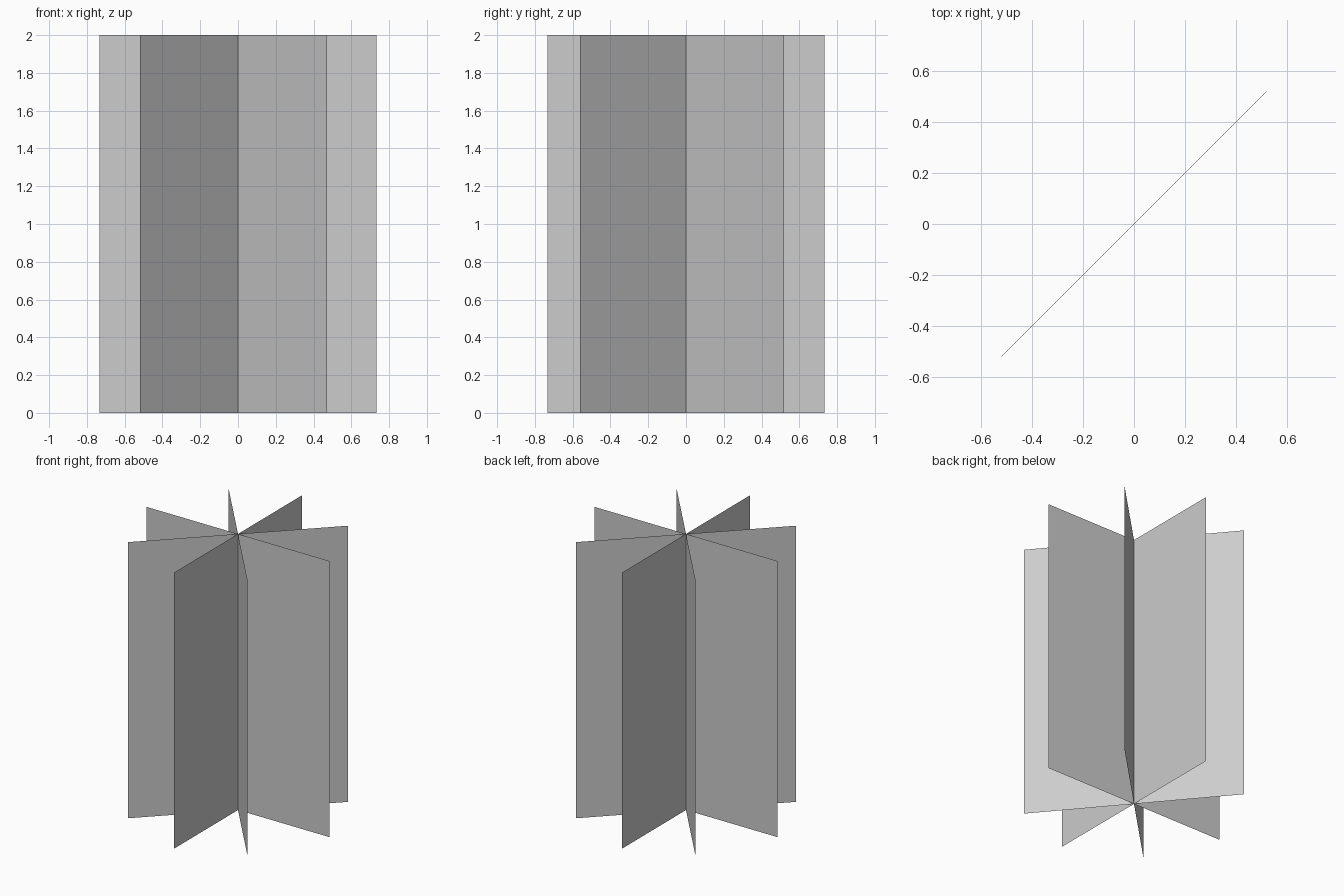
import bpy
from math import radians, pi

cube = bpy.data.objects.get("Cube")
if cube:
    bpy.data.objects.remove(cube, do_unlink=True)

WIDTH, HEIGHT = 1.467, 2.0

# One plain grey for every panel
grey = bpy.data.materials.new("light_grey")
grey.use_nodes = True
color = (0.604, 0.604, 0.604, 1.0)
grey.diffuse_color = color
grey.node_tree.nodes["Principled BSDF"].inputs["Base Color"].default_value = color


def upright_panel(name, angle):
    """Thin single-sheet panel standing on the ground, turned about the centre line."""
    bpy.ops.mesh.primitive_plane_add(
        size=1, location=(0, 0, HEIGHT / 2), rotation=(pi / 2, 0, radians(angle)))
    panel = bpy.context.object
    panel.name = name
    panel.scale = (WIDTH, HEIGHT, 1)
    bpy.ops.object.transform_apply(location=True, rotation=True, scale=True)
    panel.data.materials.append(grey)


# Four panels crossing on the vertical centre line
for name, angle in (("cross_panel", 0), ("rising_diagonal_panel", 45),
                    ("depth_panel", 90), ("falling_diagonal_panel", -50)):
    upright_panel(name, angle)
